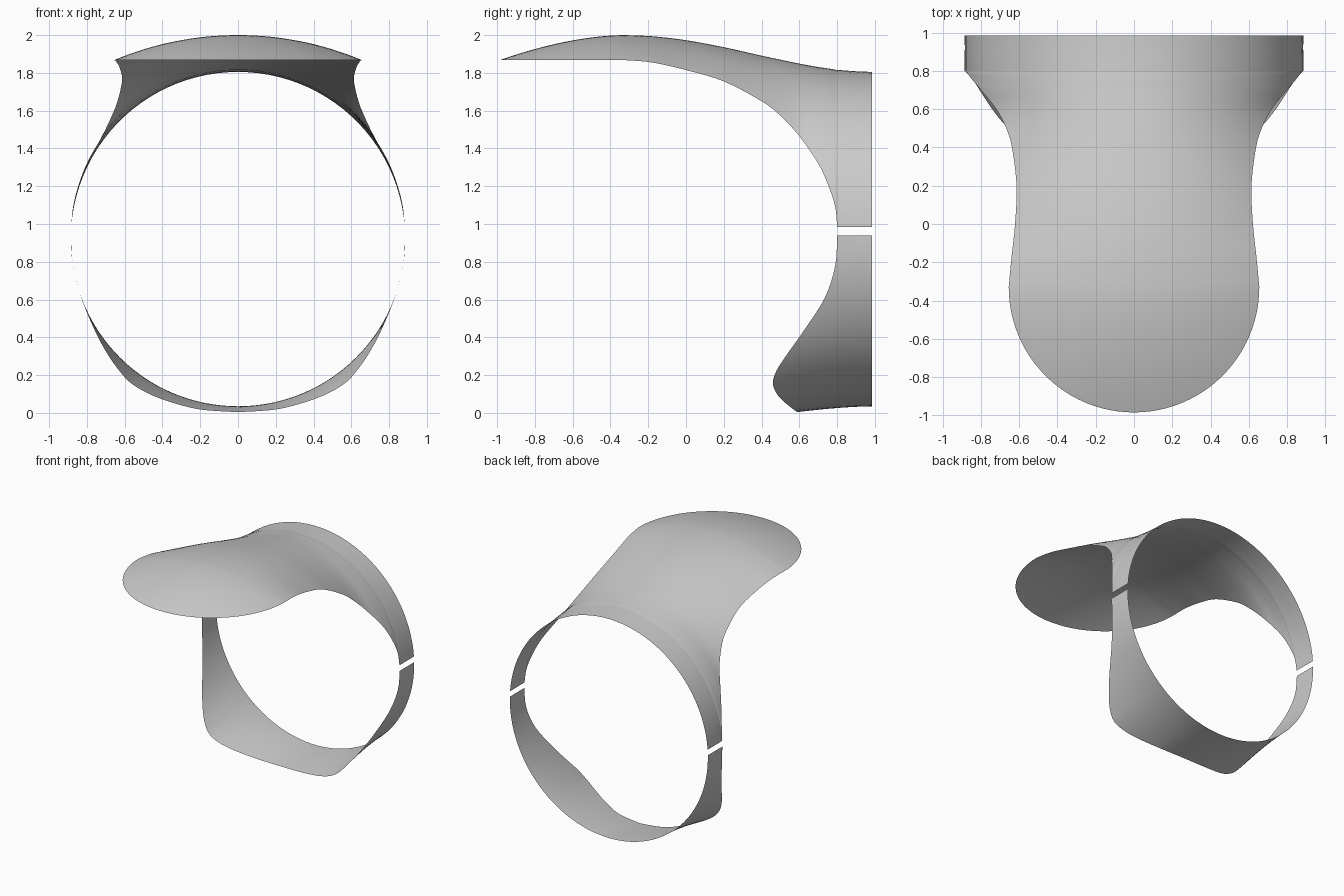
import bpy, bmesh, math

if "Cube" in bpy.data.objects:
    bpy.data.objects.remove(bpy.data.objects["Cube"])

RING_R, RING_Z, BACK_Y = 0.885, 0.92, 0.985
ACROSS = 48


def spline(rows, steps=5):
    """Smooth Catmull-Rom resampling of rows of numbers."""
    out = []
    for i in range(len(rows) - 1):
        a, b, c, d = (rows[min(max(j, 0), len(rows) - 1)] for j in range(i - 1, i + 3))
        for s in range(steps):
            t = s / steps
            out.append(tuple(
                0.5 * (2*q + (r - p)*t + (2*p - 5*q + 4*r - u)*t*t + (3*q - p - 3*r + u)*t**3)
                for p, q, r, u in zip(a, b, c, d)))
    return out + [tuple(rows[-1])]


def sheet(name, grid):
    """Skin a grid of points as one open smooth surface."""
    bm = bmesh.new()
    vs = [[bm.verts.new(p) for p in row] for row in grid]
    for r0, r1 in zip(vs, vs[1:]):
        for k in range(len(r0) - 1):
            bm.faces.new((r0[k], r0[k + 1], r1[k + 1], r1[k]))
    bmesh.ops.remove_doubles(bm, verts=bm.verts, dist=1e-4)
    me = bpy.data.meshes.new(name)
    bm.to_mesh(me)
    bm.free()
    for p in me.polygons:
        p.use_smooth = True
    ob = bpy.data.objects.new(name, me)
    bpy.context.collection.objects.link(ob)
    return ob


def arc(y, w, z_edge, z_crest):
    """Circular arc across x, from edge over the crest to the other edge."""
    sag = max(z_crest - z_edge, 1e-5)
    w = max(w, 1e-5)
    half = 2 * math.atan2(sag, w)
    r = w / math.sin(half)
    return [(r * math.sin(a), y, z_crest - r + r * math.cos(a))
            for a in (half * (1 - 2 * k / ACROSS) for k in range(ACROSS + 1))]


# Upper bill: y, half width, edge height, crest height
neck = [
    (0.80, 0.883, 0.985, 1.816), (0.79, 0.873, 1.09, 1.817), (0.755, 0.846, 1.20, 1.823),
    (0.70, 0.800, 1.32, 1.831), (0.60, 0.720, 1.465, 1.849), (0.50, 0.668, 1.573, 1.870),
    (0.40, 0.638, 1.65, 1.891), (0.20, 0.614, 1.755, 1.936), (0.0, 0.622, 1.815, 1.973),
    (-0.18, 0.641, 1.855, 1.994), (-0.33, 0.655, 1.868, 2.0),
]
rows = [(BACK_Y, 0.883, 0.985, 1.805), (0.89, 0.883, 0.985, 1.809)] + spline(neck)
# Round tip
for i in range(1, 25):
    a = math.pi / 2 * i / 24
    u = math.sin(a)
    rows.append((-0.33 - 0.655 * u, 0.655 * math.cos(a), 1.868, 1.868 + 0.132 * (1 - u ** 1.75)))
sheet("upper_bill", [arc(*r) for r in rows])

# Lower bill: front rim as x, y, z from side to middle, mirrored
rim = [
    (0.885, 0.80, 0.94), (0.874, 0.79, 0.78), (0.83, 0.735, 0.61), (0.755, 0.62, 0.43),
    (0.69, 0.535, 0.31), (0.63, 0.48, 0.225), (0.57, 0.46, 0.16), (0.48, 0.478, 0.105),
    (0.36, 0.52, 0.058), (0.20, 0.57, 0.018), (0.0, 0.59, 0.004),
]
half = spline(rim, 4)
full = half + [(-x, y, z) for x, y, z in reversed(half[:-1])]
grid = []
for x, y, z in full:
    a = math.atan2(z - RING_Z, x)
    r1 = math.hypot(x, z - RING_Z)
    row = []
    for k in range(13):
        t = k / 12
        r = RING_R + (r1 - RING_R) * t ** 1.6
        row.append((r * math.cos(a), BACK_Y + (y - BACK_Y) * t, RING_Z + r * math.sin(a)))
    grid.append(row)
sheet("lower_bill", grid)
